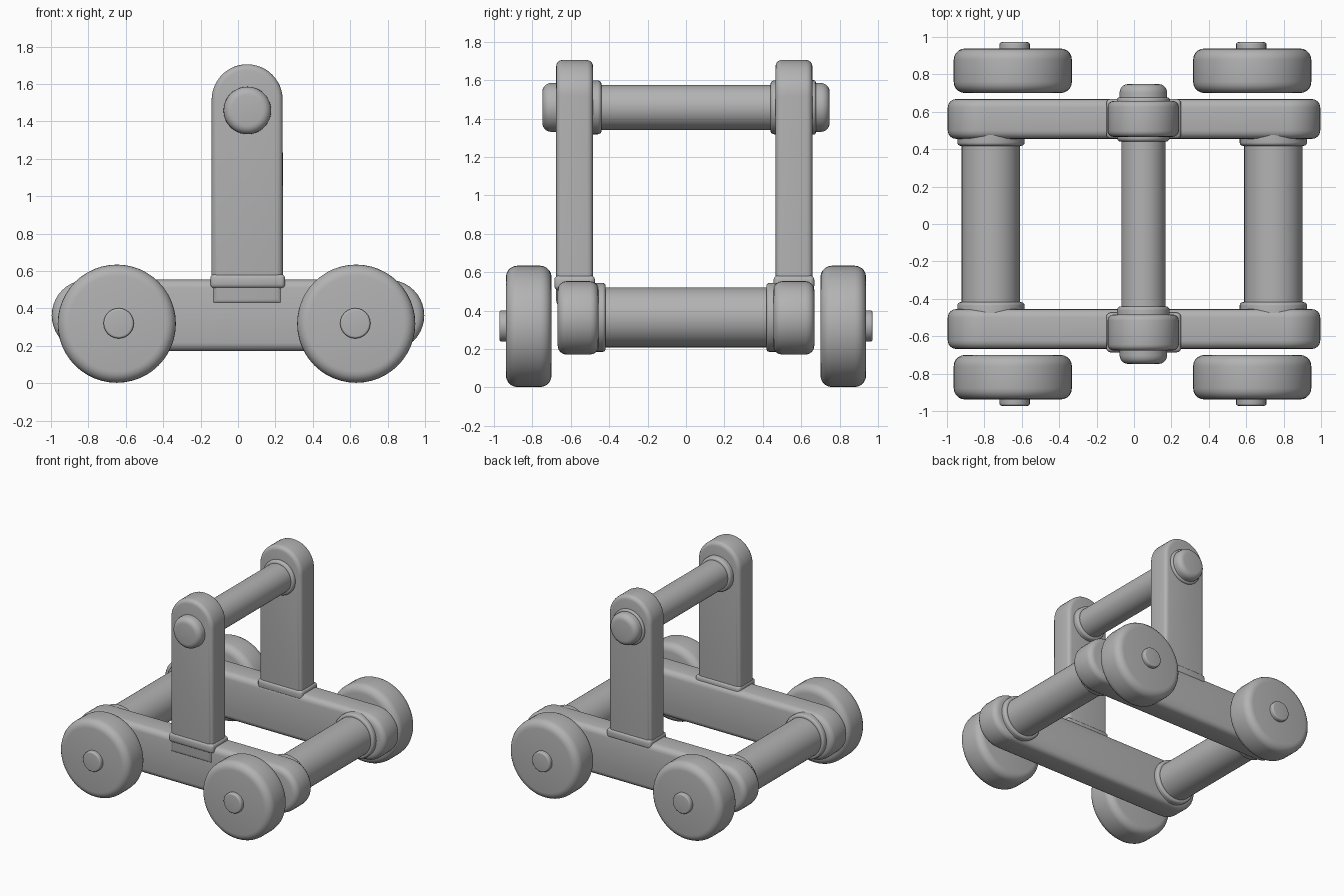
import bpy, bmesh, math
from mathutils import Matrix

if "Cube" in bpy.data.objects:
    bpy.data.objects.remove(bpy.data.objects["Cube"])

grey = bpy.data.materials.new("plain_grey")
grey.diffuse_color = (0.45, 0.45, 0.45, 1)
grey.use_nodes = True
grey.node_tree.nodes["Principled BSDF"].inputs["Base Color"].default_value = grey.diffuse_color


def finish(name, bm):
    bmesh.ops.recalc_face_normals(bm, faces=bm.faces)
    me = bpy.data.meshes.new(name)
    bm.to_mesh(me)
    bm.free()
    me.materials.append(grey)
    ob = bpy.data.objects.new(name, me)
    bpy.context.collection.objects.link(ob)
    bpy.context.view_layer.objects.active = ob
    ob.select_set(True)
    bpy.ops.object.shade_smooth_by_angle(angle=math.radians(40))
    ob.select_set(False)
    return ob


def lathe(name, x, z, profile, side=1, n=48):
    """Spin a (radius, y) profile about an axis along y; side=-1 mirrors it in y."""
    bm = bmesh.new()
    rings = []
    for r, y in profile:
        if r == 0:
            rings.append([bm.verts.new((x, y * side, z))])
            continue
        rings.append([bm.verts.new((x + r * math.cos(math.tau * i / n), y * side,
                                    z + r * math.sin(math.tau * i / n))) for i in range(n)])
    for a, b in zip(rings, rings[1:]):
        for i in range(n):
            j = (i + 1) % n
            if len(a) == 1:
                bm.faces.new((a[0], b[j], b[i]))
            elif len(b) == 1:
                bm.faces.new((a[i], a[j], b[0]))
            else:
                bm.faces.new((a[i], a[j], b[j], b[i]))
    return finish(name, bm)


def slab(name, outline, y0, y1, bevel):
    """Extrude an xz outline from y0 to y1 and round every edge of its two faces."""
    bm = bmesh.new()
    face = bm.faces.new([bm.verts.new((x, y0, z)) for x, z in outline])
    ext = bmesh.ops.extrude_face_region(bm, geom=[face], use_keep_orig=True)
    verts = [g for g in ext["geom"] if isinstance(g, bmesh.types.BMVert)]
    bmesh.ops.translate(bm, verts=verts, vec=(0, y1 - y0, 0))
    bmesh.ops.recalc_face_normals(bm, faces=bm.faces)
    rims = [e for e in bm.edges if abs(e.verts[0].co.y - e.verts[1].co.y) < 1e-6]
    bmesh.ops.bevel(bm, geom=rims, offset=bevel, segments=4, profile=0.5, affect='EDGES',
                    clamp_overlap=True)
    return finish(name, bm)


def arc(cx, cz, r, a0, a1, n):
    return [(cx + r * math.cos(math.radians(a0 + (a1 - a0) * i / n)),
             cz + r * math.sin(math.radians(a0 + (a1 - a0) * i / n))) for i in range(n + 1)]


def block(name, center, size, bevel):
    bm = bmesh.new()
    bmesh.ops.create_cube(bm, size=1, matrix=Matrix.Translation(center) @ Matrix.Diagonal((*size, 1)))
    bmesh.ops.bevel(bm, geom=bm.edges[:], offset=bevel, segments=3, profile=0.5, affect='EDGES')
    return finish(name, bm)


# Profiles as (radius, y)
def rounded(r, y0, y1, b):
    """Disc with rounded rims."""
    pts = [(0, y0)]
    pts += [(r - b + b * math.sin(t * math.pi / 10), y0 + b - b * math.cos(t * math.pi / 10)) for t in range(6)]
    pts += [(r - b + b * math.cos(t * math.pi / 10), y1 - b + b * math.sin(t * math.pi / 10)) for t in range(6)]
    return pts + [(0, y1)]


BAR_X = (-0.765, 0.745)
WHEEL_X = (-0.648, 0.632)

for side, tag in ((-1, "front"), (1, "back")):
    # Side rail with round ends
    outline = arc(0.805, 0.362, 0.191, -90, 90, 20) + arc(-0.805, 0.362, 0.191, 90, 270, 20)
    y0, y1 = sorted((0.455 * side, 0.668 * side))
    slab(tag + "_rail", outline, y0, y1, 0.045)

    # Upright post with arched top, and its foot flange
    yc = -0.58 if side < 0 else 0.562
    arch = [(-0.142, 0.42), (0.24, 0.42)] + arc(0.049, 1.515, 0.19, 0, 180, 24)
    slab(tag + "_post", arch, yc - 0.096, yc + 0.096, 0.032)
    block(tag + "_post_foot", (0.052, yc, 0.545), (0.40, 0.212, 0.075), 0.022)

    # Domed pin end outside the post, and collars around the top bar
    lathe(tag + "_pin_cap", 0.05, 1.458, rounded(0.127, 0.5, 0.748, 0.045), side)
    lathe(tag + "_pin_ring", 0.05, 1.458, rounded(0.142, 0.5, 0.676, 0.012), side)
    lathe(tag + "_top_collar", 0.05, 1.458, rounded(0.14, 0.44, 0.58, 0.02), side)

    # Collars where the cross bars meet the rails
    for x in BAR_X:
        lathe(tag + "_bar_collar", x, 0.365, rounded(0.18, 0.418, 0.55, 0.018), side)

    # Wheels with hub nubs
    for x in WHEEL_X:
        lathe(tag + "_wheel", x, 0.318, rounded(0.316, 0.70, 0.938, 0.06), side)
        lathe(tag + "_hub", x + (0.01 if x < 0 else -0.005), 0.32,
              rounded(0.081, 0.85, 0.972, 0.012), side, 24)

# Cross bars and top bar
for x, tag in zip(BAR_X, ("left", "right")):
    lathe(tag + "_cross_bar", x, 0.365, [(0, -0.5), (0.156, -0.5), (0.156, 0.5), (0, 0.5)])
lathe("top_bar", 0.05, 1.458, [(0, -0.55), (0.118, -0.55), (0.118, 0.55), (0, 0.55)])
